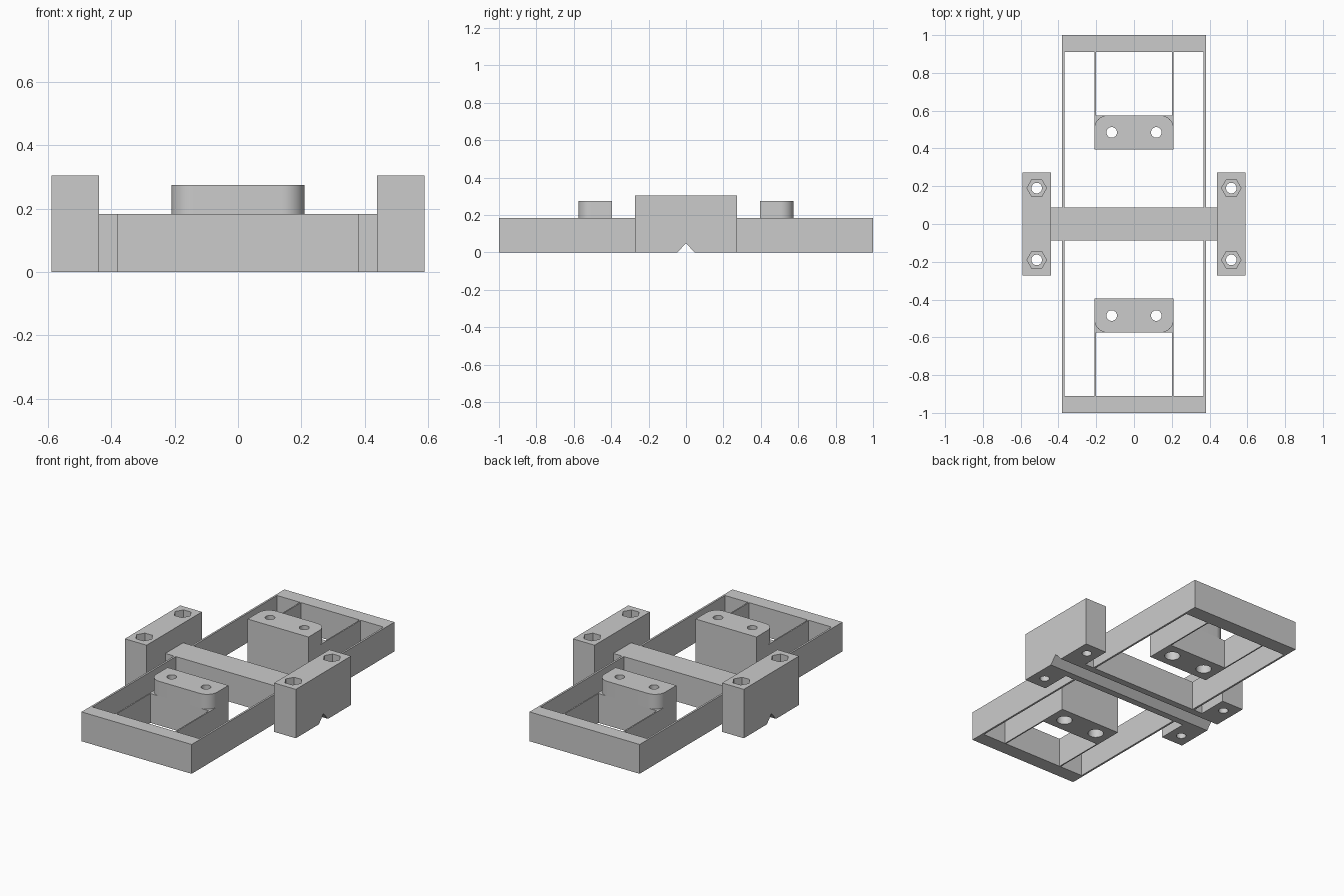
import bpy, bmesh, math
from mathutils import Matrix, Vector

cube = bpy.data.objects.get("Cube")
if cube:
    bpy.data.objects.remove(cube, do_unlink=True)

GREY = (0.6, 0.6, 0.6, 1.0)
mat = bpy.data.materials.new("light grey")
mat.use_nodes = True
mat.diffuse_color = GREY
mat.node_tree.nodes["Principled BSDF"].inputs["Base Color"].default_value = GREY


def finish(name, bm):
    bmesh.ops.recalc_face_normals(bm, faces=bm.faces)
    mesh = bpy.data.meshes.new(name)
    bm.to_mesh(mesh)
    bm.free()
    mesh.materials.append(mat)
    ob = bpy.data.objects.new(name, mesh)
    bpy.context.collection.objects.link(ob)
    return ob


def prism(name, points, offset):
    """Extrude a closed outline of 3D points along an offset."""
    bm = bmesh.new()
    face = bm.faces.new([bm.verts.new(p) for p in points])
    new = bmesh.ops.extrude_face_region(bm, geom=[face])["geom"]
    verts = [v for v in new if isinstance(v, bmesh.types.BMVert)]
    bmesh.ops.translate(bm, verts=verts, vec=Vector(offset))
    return finish(name, bm)


def box(name, x0, x1, y0, y1, z0, z1):
    outline = [(x0, y0, z0), (x1, y0, z0), (x1, y1, z0), (x0, y1, z0)]
    return prism(name, outline, (0, 0, z1 - z0))


def drill(ob, x, y, z0, z1, radius, sides=32, turn=0.0):
    """Cut a round or hexagonal pocket and apply the cut."""
    bm = bmesh.new()
    bmesh.ops.create_cone(
        bm, cap_ends=True, segments=sides, radius1=radius, radius2=radius, depth=z1 - z0,
        matrix=Matrix.Translation((x, y, (z0 + z1) / 2)) @ Matrix.Rotation(turn, 4, "Z"))
    cutter = finish("cutter", bm)
    cutter.hide_render = True
    mod = ob.modifiers.new("pocket", "BOOLEAN")
    mod.operation, mod.solver, mod.object = "DIFFERENCE", "EXACT", cutter
    bpy.context.view_layer.update()
    graph = bpy.context.evaluated_depsgraph_get()
    ob.data = bpy.data.meshes.new_from_object(ob.evaluated_get(graph))
    ob.modifiers.clear()
    bpy.data.objects.remove(cutter, do_unlink=True)


def smooth(ob):
    bpy.ops.object.select_all(action="DESELECT")
    ob.select_set(True)
    bpy.context.view_layer.objects.active = ob
    bpy.ops.object.shade_smooth_by_angle(angle=math.radians(30))


def grooved_bar(name, x0, x1, half, top):
    """Bar along x with a V groove in its underside."""
    profile = [(-half, 0), (-0.045, 0), (0, 0.05), (0.045, 0),
               (half, 0), (half, top), (-half, top)]
    return prism(name, [(x0, y, z) for y, z in profile], (x1 - x0, 0, 0))


H = 0.183            # frame height
BEAM = 0.0875        # half width of the cross beam
IN, OUT = 0.395, 0.575   # inner and outer faces of the mounts
W, R = 0.21, 0.07    # mount half width and corner radius
TOP = 0.275

# Central beam
grooved_bar("cross_beam", -0.44, 0.44, BEAM, H)

# Raised end blocks with nut pockets and through holes
for side, s in (("left", 1), ("right", -1)):
    x0, x1 = sorted((s * 0.44, s * 0.59))
    block = grooved_bar(side + "_end_block", x0, x1, 0.2725, 0.305)
    for y in (-0.19, 0.19):
        drill(block, s * 0.515, y, -0.05, 0.4, 0.028)
        drill(block, s * 0.515, y, 0.205, 0.4, 0.052, 6, math.radians(30))
    smooth(block)

for end, e in (("back", 1), ("front", -1)):
    # Frame end bar
    box(end + "_end_bar", -0.38, 0.38, *sorted((e * 0.91, e)), 0, H)

    # Thin side rails and flexing strips
    for side, s in (("left", 1), ("right", -1)):
        box(f"{end}_{side}_rail", *sorted((s * 0.368, s * 0.38)),
            *sorted((e * BEAM, e * 0.91)), 0, H)
        box(f"{end}_{side}_flexure", *sorted((s * 0.202, s * W)),
            *sorted((e * OUT, e * 0.91)), 0, H)

    # Mount: square base and rounded cap, both drilled
    base = box(end + "_mount_base", -W, W, *sorted((e * IN, e * OUT)), 0, H)
    arc = [(W - R + R * math.cos(a), OUT - R + R * math.sin(a))
           for a in (math.radians(90 * i / 12) for i in range(13))]
    outline = [(W, IN)] + arc + [(-x, y) for x, y in reversed(arc)] + [(-W, IN)]
    cap = prism(end + "_mount_cap", [(x, e * y, H) for x, y in outline], (0, 0, TOP - H))
    for x in (-0.118, 0.118):
        drill(base, x, e * 0.485, -0.05, 0.3, 0.028)
        drill(base, x, e * 0.485, -0.05, 0.1, 0.045)
        drill(cap, x, e * 0.485, 0.1, 0.35, 0.028)
    smooth(base)
    smooth(cap)
